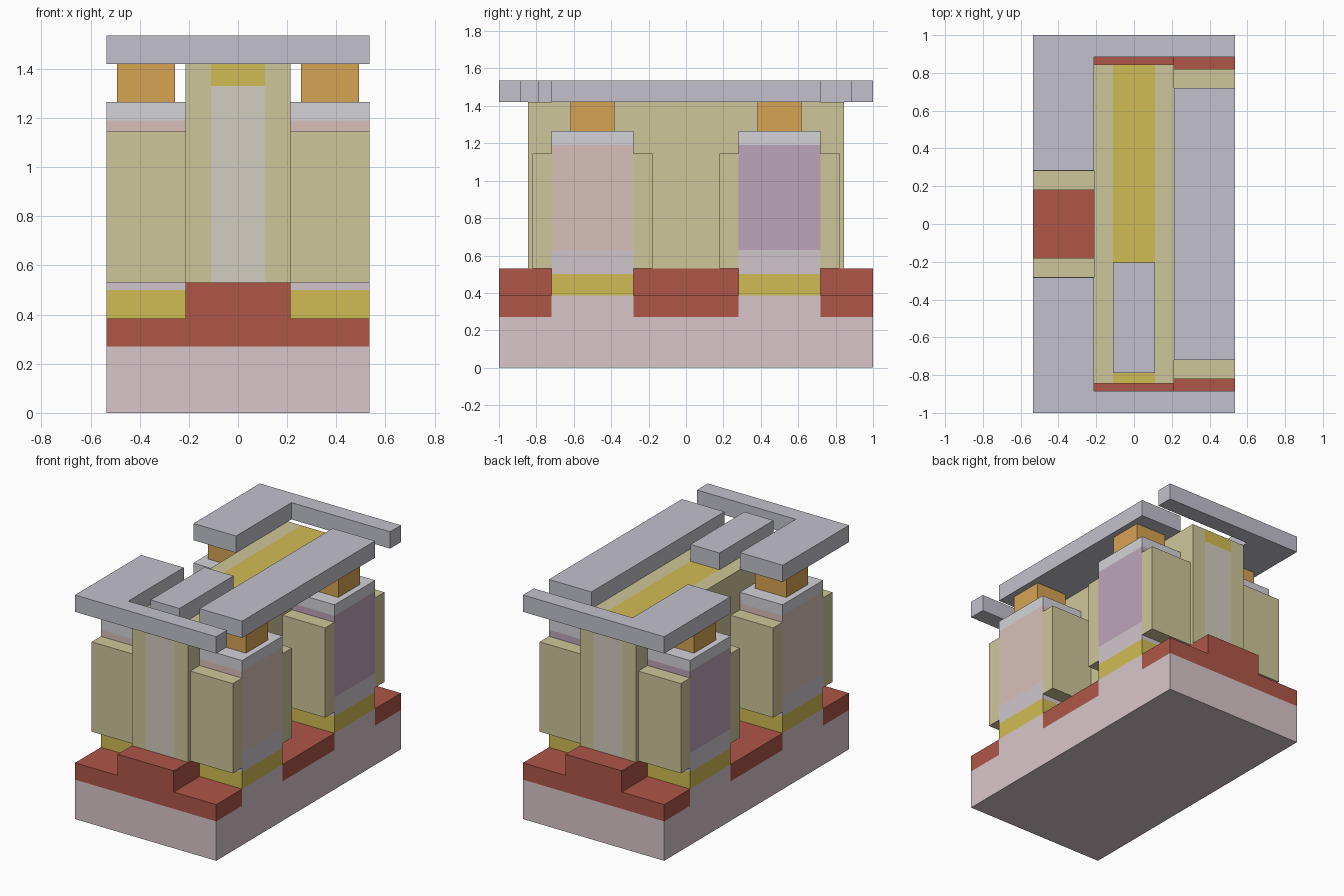
import bpy, bmesh

if "Cube" in bpy.data.objects:
    bpy.data.objects.remove(bpy.data.objects["Cube"])

X, Y = 0.535, 1.0          # half footprint
G = 0.213                  # half width of the gate
MATS = {}
COLORS = {
    "substrate": (216, 197, 202), "red": (173, 87, 73), "gold": (208, 187, 84),
    "khaki": (205, 197, 152), "silver": (193, 192, 203), "orange": (214, 162, 84),
    "rose": (216, 191, 184), "violet": (187, 163, 184), "pale": (207, 197, 203),
    "cap": (210, 210, 216), "fill": (210, 204, 190),
}


def material(name):
    if name not in MATS:
        m = bpy.data.materials.new(name)
        m.diffuse_color = [(c / 255) ** 2.2 for c in COLORS[name]] + [1]
        m.use_nodes = True
        m.node_tree.nodes["Principled BSDF"].inputs["Base Color"].default_value = m.diffuse_color
        MATS[name] = m
    return MATS[name]


def prism(name, color, profile, axis, lo, hi):
    """Extrude a 2D profile along an axis: 'x' (y,z), 'y' (x,z) or 'z' (x,y)."""
    def point(a, b, t):
        return {"x": (t, a, b), "y": (a, t, b), "z": (a, b, t)}[axis]
    bm = bmesh.new()
    face = bm.faces.new([bm.verts.new(point(a, b, lo)) for a, b in profile])
    new = bmesh.ops.extrude_face_region(bm, geom=[face])["geom"]
    bmesh.ops.translate(bm, vec=point(0, 0, hi - lo),
                        verts=[v for v in new if isinstance(v, bmesh.types.BMVert)])
    bmesh.ops.recalc_face_normals(bm, faces=bm.faces)
    mesh = bpy.data.meshes.new(name)
    bm.to_mesh(mesh)
    bm.free()
    mesh.materials.append(material(color))
    ob = bpy.data.objects.new(name, mesh)
    bpy.context.collection.objects.link(ob)
    return ob


def box(name, color, x, y, z):
    rect = [(x[0], y[0]), (x[1], y[0]), (x[1], y[1]), (x[0], y[1])]
    return prism(name, color, rect, "z", z[0], z[1])


# Substrate with two raised pedestals under the fins
prism("substrate", "substrate",
      [(-Y, 0), (Y, 0), (Y, .27), (.72, .27), (.72, .385), (.28, .385), (.28, .27),
       (-.28, .27), (-.28, .385), (-.72, .385), (-.72, .27), (-Y, .27)], "x", -X, X)

# Stepped insulation between the fins
step = [(-X, .27), (X, .27), (X, .385), (G, .385), (G, .53),
        (-G, .53), (-G, .385), (-X, .385)]
for name, y0, y1 in (("front", -Y, -.72), ("middle", -.28, .28), ("back", .72, Y)):
    prism(name + "_insulation", "red", step, "y", y0, y1)

# Layered fins, with side spacers and contact posts
for name, cy, color in (("front", -.5, "rose"), ("back", .5, "violet")):
    layers = (("bottom_layer", "gold", .385, .5), ("lower_layer", "pale", .5, .63),
              ("main_layer", color, .63, 1.19), ("cap", "cap", 1.19, 1.265))
    for part, c, z0, z1 in layers:
        box(f"{name}_fin_{part}", c, (-X, X), (cy - .22, cy + .22), (z0, z1))
    for side, sx in (("left", -1), ("right", 1)):
        xs = sorted((sx * G, sx * X))
        for k, (y0, y1) in enumerate(((-.32, -.22), (.22, .32))):
            box(f"{name}_{side}_spacer_{k + 1}", "khaki", xs,
                (cy + y0, cy + y1), (.53, 1.145))
        cx = sx * .375
        box(f"{name}_{side}_contact", "orange", (cx - .118, cx + .118),
            (cy - .118, cy + .118), (1.265, 1.42))

# Central gate: two walls around a core with a gold top
GY = (-.845, .845)
box("gate_left_wall", "khaki", (-G, -.11), GY, (.53, 1.42))
box("gate_right_wall", "khaki", (.11, G), GY, (.53, 1.42))
box("gate_core", "fill", (-.11, .11), GY, (.53, 1.33))
box("gate_top", "gold", (-.11, .11), GY, (1.33, 1.42))

# Metal bars on top
for name, s in (("front", -1), ("back", 1)):
    prism(name + "_corner_bar", "silver",
          [(-X, s * .283), (-G, s * .283), (-G, s * .883), (X, s * .883),
           (X, s * Y), (-X, s * Y)], "z", 1.42, 1.535)
box("right_bar", "silver", (G, X), (-.72, .72), (1.42, 1.535))
box("gate_bar", "silver", (-.11, .11), (-.79, -.205), (1.42, 1.535))
